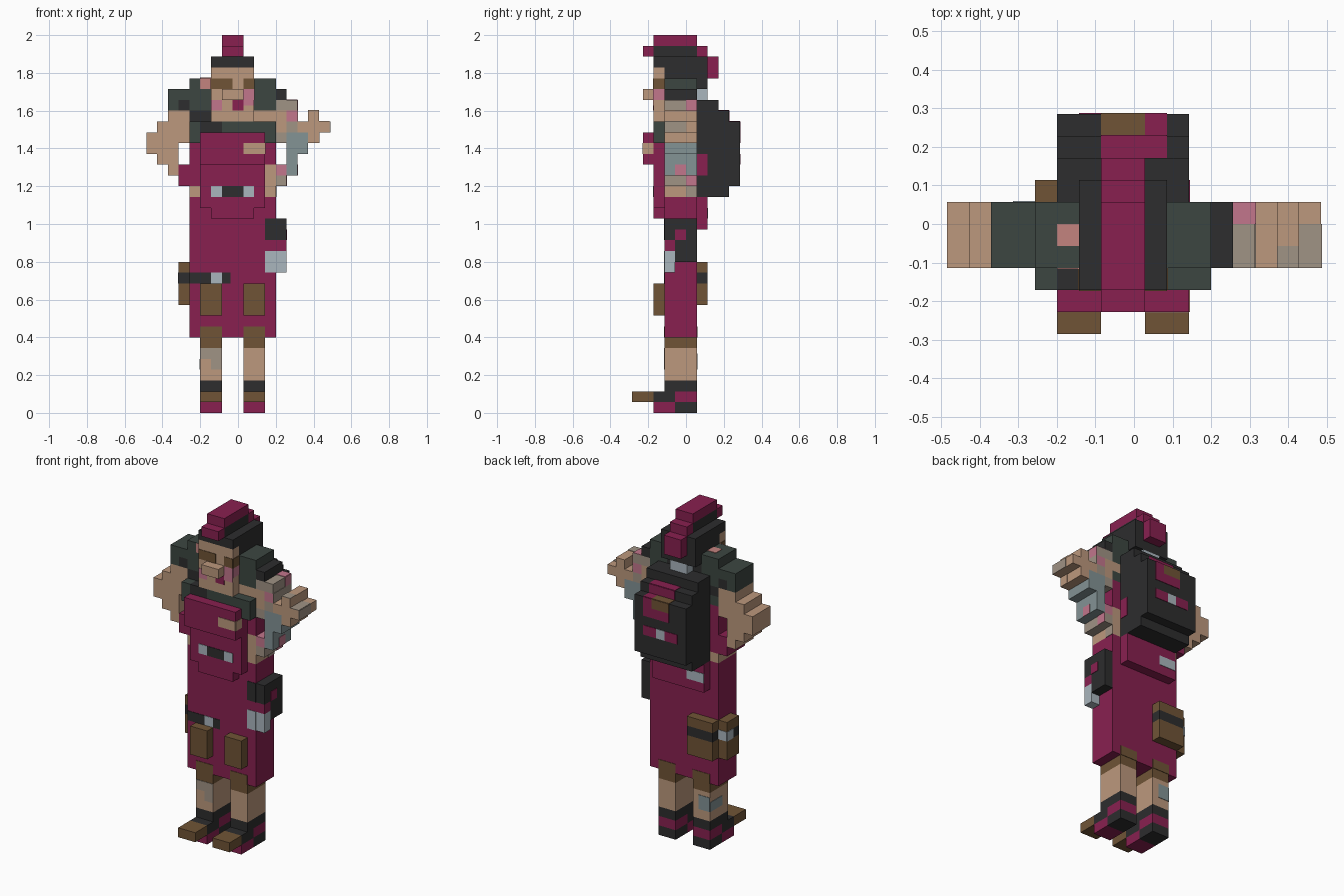
import bpy, bmesh

if "Cube" in bpy.data.objects:
    bpy.data.objects.remove(bpy.data.objects["Cube"])

U = 2 / 35  # edge of one block


def linear(c):
    c /= 255
    return c / 12.92 if c <= 0.04045 else ((c + 0.055) / 1.055) ** 2.4


PALETTE = {
    "magenta": (136, 32, 80), "black": (45, 45, 46), "dark_green": (60, 70, 65),
    "skin": (188, 152, 125), "brown": (112, 84, 54), "warm_grey": (160, 147, 133),
    "teal_grey": (131, 147, 149), "light_grey": (170, 182, 190),
    "pink": (194, 118, 140), "salmon": (196, 131, 127),
}
MATS = {}
for mat_name, rgb in PALETTE.items():
    m = bpy.data.materials.new(mat_name)
    m.use_nodes = True
    col = (*[linear(c) for c in rgb], 1)
    m.diffuse_color = col
    m.node_tree.nodes["Principled BSDF"].inputs["Base Color"].default_value = col
    MATS[mat_name] = m


def part(name, boxes, grow=0.0):
    """Object from (colour, x0, x1, y0, y1, z0, z1) boxes in block units."""
    bm = bmesh.new()
    colours = []
    for c, x0, x1, y0, y1, z0, z1 in boxes:
        if c not in colours:
            colours.append(c)
        v = [bm.verts.new(((x - 8.5) * U, (y - 5) * U, z * U))
             for z in (z0 - grow, z1 + grow)
             for x, y in ((x0 - grow, y0 - grow), (x1 + grow, y0 - grow),
                          (x1 + grow, y1 + grow), (x0 - grow, y1 + grow))]
        for q in ((3, 2, 1, 0), (4, 5, 6, 7), (0, 1, 5, 4),
                  (1, 2, 6, 5), (2, 3, 7, 6), (3, 0, 4, 7)):
            bm.faces.new([v[i] for i in q]).material_index = colours.index(c)
    me = bpy.data.meshes.new(name)
    bm.to_mesh(me)
    bm.free()
    for c in colours:
        me.materials.append(MATS[c])
    ob = bpy.data.objects.new(name, me)
    bpy.context.scene.collection.objects.link(ob)
    return ob


E = 0.05  # plate thickness in blocks


def front(c, x0, x1, y, z0, z1):
    return (c, x0, x1, y - E, y, z0, z1)


def back(c, x0, x1, y, z0, z1):
    return (c, x0, x1, y, y + E, z0, z1)


def side(c, x, y0, y1, z0, z1):
    return (c, x, x + E, y0, y1, z0, z1)


def top(c, x0, x1, y0, y1, z):
    return (c, x0, x1, y0, y1, z, z + E)


# Legs, shoes, knee pads and thigh pouches
for s, x in (("right", 5), ("left", 9)):
    part(s + "_shoe", [
        ("magenta", x, x + 2, 2, 4, 0, 1), ("black", x, x + 2, 4, 6, 0, 1),
        ("brown", x, x + 2, 0, 2, 1, 2), ("black", x, x + 2, 2, 4, 1, 2),
        ("magenta", x, x + 2, 4, 6, 1, 2), ("black", x, x + 2, 3, 6, 2, 3)])
    part(s + "_leg", [("skin", x, x + 2, 3, 6, 3, 6), ("brown", x, x + 2, 3, 6, 6, 7)])
    part(s + "_knee_patch", [front("brown", x, x + 2, 3, 7, 8),
                             back("brown", x, x + 2, 6, 7, 8)])
    part(s + "_thigh_pouch", [("brown", x, x + 2, 2, 3, 9, 12)])
part("leg_markings", [
    front("warm_grey", 5, 7, 3, 5, 6), front("warm_grey", 6, 7, 3, 4, 5),
    back("teal_grey", 5, 6.3, 6, 4, 5.5), (("teal_grey", 5 - E, 5, 4, 6, 4, 5))])

# Skirt, belt and pouches
part("skirt", [("magenta", 4, 12, 3, 6, 7, 20)])
part("skirt_belt", [front("black", 4, 6, 3, 12, 13), front("light_grey", 6, 7, 3, 12, 13),
                    front("black", 7, 7.8, 3, 12, 13)])
part("back_pouch", [("brown", 4, 7, 6, 7, 10, 12), ("black", 4, 7, 6, 7, 12, 13),
                    ("brown", 4, 7, 6, 7, 13, 14)])
part("side_pouch", [("brown", 3, 4, 4, 6, 10, 12), ("black", 3, 4, 4, 6, 12, 13),
                    ("brown", 3, 4, 4, 6, 13, 14)])
part("pouch_buckle", [("light_grey", 3 - E, 3, 5, 6, 12, 13),
                      back("light_grey", 3, 4, 6, 12, 13)])

# Hip holster
part("holster", [("black", 12, 13, 3, 6, 16, 18), ("magenta", 12, 13, 3, 4, 15, 16),
                 ("black", 12, 13, 4, 6, 14, 16), ("light_grey", 12, 13, 3, 4, 13, 15)])
part("holster_trim", [front("black", 11, 12, 3, 16, 18),
                      front("light_grey", 11, 12, 3, 13, 15),
                      side("magenta", 13, 4, 5, 16, 17)])

# Jacket
part("jacket_body", [("magenta", 5, 11, 3, 6, 20, 23), ("magenta", 4, 12, 3, 6, 23, 26)])
part("jacket_front", [("magenta", 6, 10, 2, 3, 18, 19), ("magenta", 5, 11, 2, 3, 19, 23),
                      ("magenta", 5, 11, 2, 3, 23, 26)])
part("chest_pocket", [("magenta", 5, 11, 1, 2, 23, 26)])
part("chest_badge", [front("skin", 9, 11, 1, 24, 25), side("skin", 11, 1, 2, 24, 25)])
part("waist_buckle", [front("light_grey", 6, 7, 2, 20, 21), front("black", 7, 9, 2, 20, 21),
                      front("light_grey", 9, 10, 2, 20, 21)])
part("jacket_hem", [("magenta", 5, 11, 6, 7, 17, 20)])
part("hem_clip", [back("light_grey", 5, 7, 7, 18, 19)])

# Collar and straps
part("collar", [("dark_green", 4, 5, 2, 3, 25, 27), ("black", 5, 7, 2, 3, 26, 27),
                ("dark_green", 7, 11, 2, 3, 26, 27), ("dark_green", 11, 12, 2, 3, 25, 27),
                ("dark_green", 4, 12, 3, 6, 26, 27), ("black", 4, 6, 3, 6, 27, 28)])

# Shoulder pads
part("right_shoulder_pad", [("dark_green", 4, 6, 3, 6, 28, 31),
                            ("dark_green", 2, 4, 3, 6, 29, 30),
                            ("dark_green", 2, 3, 3, 6, 28, 29), ("black", 3, 4, 3, 6, 28, 29)])
part("pad_badge", [top("salmon", 5, 6, 4, 5, 31), front("salmon", 5, 6, 3, 30, 31)])
part("left_shoulder_pad", [("dark_green", 10, 12, 3, 6, 28, 31), ("black", 12, 13, 3, 6, 29, 30)])

# Arms bent with hands on the hips, one row of blocks at a time
RIGHT_ROWS = [(4, 5, 20), (2, 3, 22), (1, 3, 23), (0, 3, 24), (0, 4, 25), (1, 4, 26), (2, 4, 27)]
part("right_arm", [("skin", a, b, 3, 6, z, z + 1) for a, b, z in RIGHT_ROWS])
part("right_glove", [("magenta", 3, 5, 3, 6, 21, 23)])
LEFT_ROWS = [
    ("skin", 11, 12, 20), ("skin", 11, 12, 21), ("warm_grey", 12, 13, 21),
    ("skin", 11, 12, 22), ("pink", 12, 13, 22), ("teal_grey", 13, 14, 22),
    ("teal_grey", 13, 14, 23), ("teal_grey", 13, 15, 24), ("teal_grey", 13, 15, 25),
    ("skin", 15, 16, 25), ("warm_grey", 12, 13, 25), ("skin", 12, 13, 26),
    ("warm_grey", 13, 14, 26), ("skin", 14, 17, 26), ("skin", 10, 13, 27),
    ("pink", 13, 14, 27), ("skin", 15, 16, 27), ("warm_grey", 12, 14, 28)]
part("left_arm", [(c, a, b, 3, 6, z, z + 1) for c, a, b, z in LEFT_ROWS])
part("arm_markings", [
    top("pink", 13, 14, 5, 6, 29), side("pink", 14, 5, 6, 28, 29),
    side("warm_grey", 14, 3, 6, 27, 28), side("pink", 14, 4, 5, 22, 23),
    side("skin", 16, 3, 4, 25, 26), side("warm_grey", 17, 3, 5, 26, 27),
    top("warm_grey", 16, 17, 3, 5, 27), top("warm_grey", 15, 16, 3, 4, 28),
    side("pink", 13, 5, 6, 21, 22), side("warm_grey", 12, 5, 6, 20, 21)])

# Head, face and hair
part("head", [("skin", 6, 10, 3, 6, 27, 28), ("skin", 6, 10, 2, 3, 27, 32),
              ("black", 6, 10, 3, 6, 28, 32)])
part("nose", [("skin", 7, 9, 1, 2, 29, 30)])
part("face_details", [
    front("brown", 6, 8, 2, 30, 31), front("brown", 9, 10, 2, 30, 31),
    side("brown", 10, 2, 3, 30, 31), (("brown", 6 - E, 6, 2, 3, 30, 31)),
    front("magenta", 8, 9, 2, 28, 29), front("pink", 9, 10, 2, 28.5, 30),
    front("pink", 6, 7, 2, 28, 29), side("pink", 10, 2, 3, 29, 30)])
part("hair", [("black", 6, 10, 2, 6, 32, 33), ("black", 7, 9, 2, 6, 33, 34),
              ("black", 6, 10, 6, 7, 30, 33), ("light_grey", 7, 9, 6, 7, 29, 30)])
part("mohawk", [("magenta", 7, 9, 2, 6, 34, 35), ("magenta", 7, 9, 1, 2, 33, 34),
                ("magenta", 7, 9, 6, 7, 33, 34), ("magenta", 7, 9, 7, 8, 31, 33)])

# Backpack
part("backpack", [("black", 5, 11, 6, 9, 20, 21), ("black", 5, 11, 6, 10, 21, 27),
                  ("black", 5, 11, 6, 9, 27, 28), ("black", 5, 11, 6, 8, 28, 29)])
part("backpack_trim", [
    top("magenta", 7, 10, 8, 9, 28), back("magenta", 7, 10, 9, 27, 28),
    top("brown", 7, 9, 9, 10, 27), top("magenta", 9, 10, 9, 10, 27),
    back("brown", 7, 9, 10, 26, 27), back("magenta", 9, 10, 10, 25, 27),
    back("magenta", 7, 9, 10, 25, 26),
    back("magenta", 6, 7.5, 10, 23, 24), back("light_grey", 7.5, 8.5, 10, 23, 24),
    back("magenta", 8.5, 10, 10, 23, 24), side("magenta", 11, 6, 7, 22, 24)])
